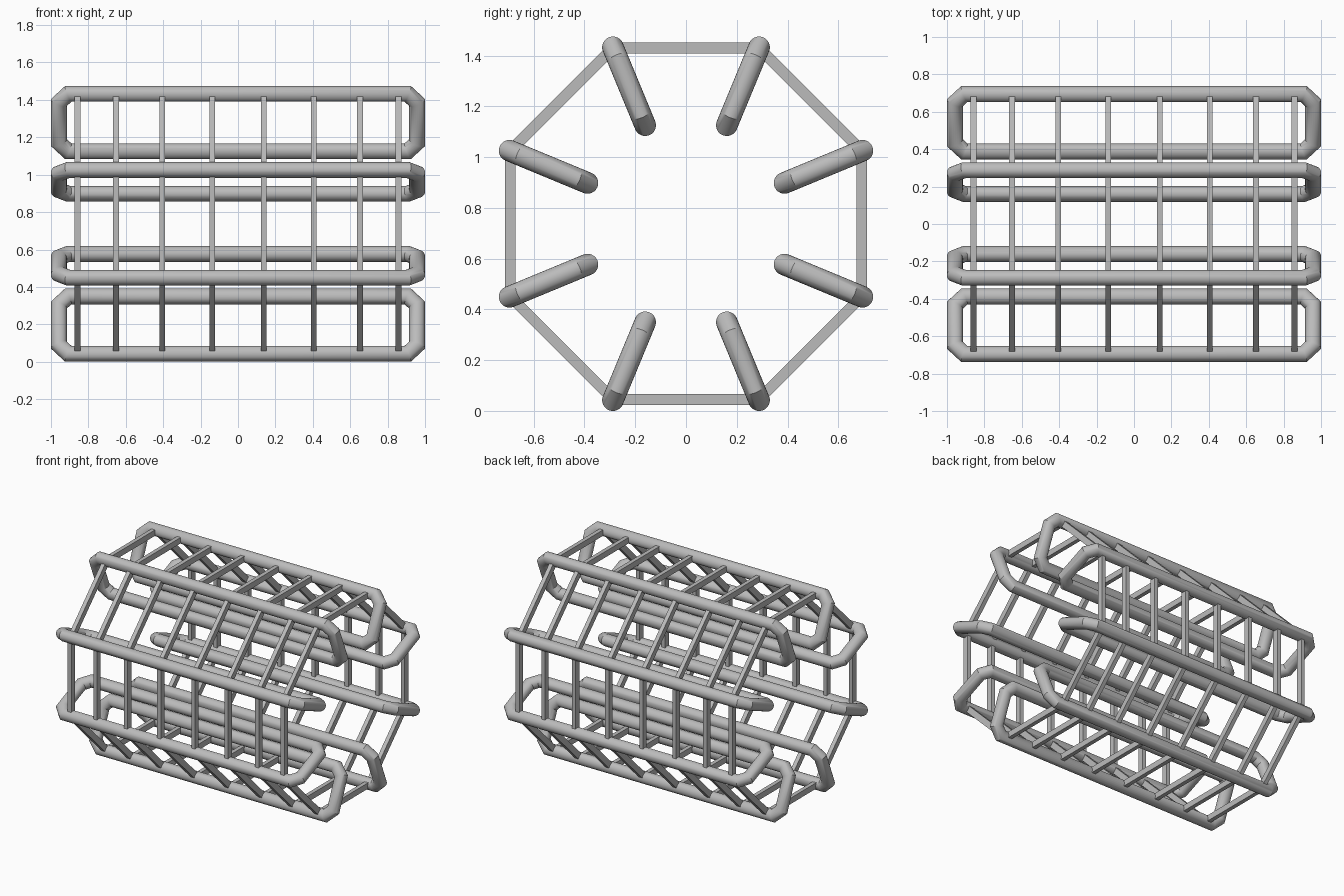
import bpy, bmesh, math
from mathutils import Vector, Matrix

cube = bpy.data.objects.get("Cube")
if cube:
    bpy.data.objects.remove(cube)

AXIS_Z = 0.7375      # height of the long axis
R_OUT, R_IN = 0.752, 0.42
TUBE, END_X, CUT = 0.0425, 0.9575, 0.05
SIDES = 24

steel = bpy.data.materials.new("grey steel")
steel.use_nodes = True
GREY = (0.5, 0.5, 0.5, 1)
steel.diffuse_color = GREY
steel.node_tree.nodes["Principled BSDF"].inputs["Base Color"].default_value = GREY


def add_object(name, bm, smooth):
    bmesh.ops.recalc_face_normals(bm, faces=bm.faces)
    mesh = bpy.data.meshes.new(name)
    bm.to_mesh(mesh)
    bm.free()
    mesh.materials.append(steel)
    obj = bpy.data.objects.new(name, mesh)
    bpy.context.collection.objects.link(obj)
    if smooth:
        bpy.ops.object.select_all(action='DESELECT')
        obj.select_set(True)
        bpy.context.view_layer.objects.active = obj
        bpy.ops.object.shade_smooth_by_angle(angle=math.radians(30))
    return obj


def turned(angle):
    """Rotation about the long axis, lifted to its height."""
    return Matrix.Translation((0, 0, AXIS_Z)) @ Matrix.Rotation(angle, 4, 'X')


def tube_loop(name, angle):
    """Closed rectangular tube with mitred, chamfered corners."""
    path = []
    for sx, top in ((1, True), (-1, True), (-1, False), (1, False)):
        sz = 1 if top else -1
        z = R_OUT if top else R_IN
        side = Vector((sx * END_X, 0, z - sz * CUT))
        flat = Vector((sx * (END_X - CUT), 0, z))
        path += [side, flat] if sx * sz > 0 else [flat, side]
    bm = bmesh.new()
    rings = []
    miter = TUBE / math.cos(math.pi / 8)
    for i, p in enumerate(path):
        a = (p - path[i - 1]).normalized()
        b = (path[(i + 1) % len(path)] - p).normalized()
        out = (a - b).normalized()
        ring = []
        for k in range(SIDES):
            t = math.tau * k / SIDES
            ring.append(bm.verts.new(p + out * miter * math.cos(t)
                                     + Vector((0, TUBE * math.sin(t), 0))))
        rings.append(ring)
    for i, ring in enumerate(rings):
        prev = rings[i - 1]
        for k in range(SIDES):
            bm.faces.new((prev[k - 1], prev[k], ring[k], ring[k - 1]))
    bm.transform(turned(angle))
    add_object(name, bm, True)


def cross_bars(name, angle):
    """Row of flat-sided bars joining two neighbouring loops."""
    bm = bmesh.new()
    length = 2 * R_OUT * math.sin(math.pi / 8)
    for x in (0.138, 0.405, 0.652, 0.858):
        for s in (-1, 1):
            m = Matrix.Translation((s * x, 0, 0.692)) @ Matrix.Diagonal((0.03, length, 0.043, 1))
            bmesh.ops.create_cube(bm, size=1, matrix=m)
    bm.transform(turned(angle))
    add_object(name, bm, False)


# Eight radial loops, with a row of bars across each gap
for n in range(8):
    tube_loop(f"tube_loop_{n + 1}", math.pi / 4 * (n + 0.5))
    cross_bars(f"cross_bars_{n + 1}", math.pi / 4 * n)
